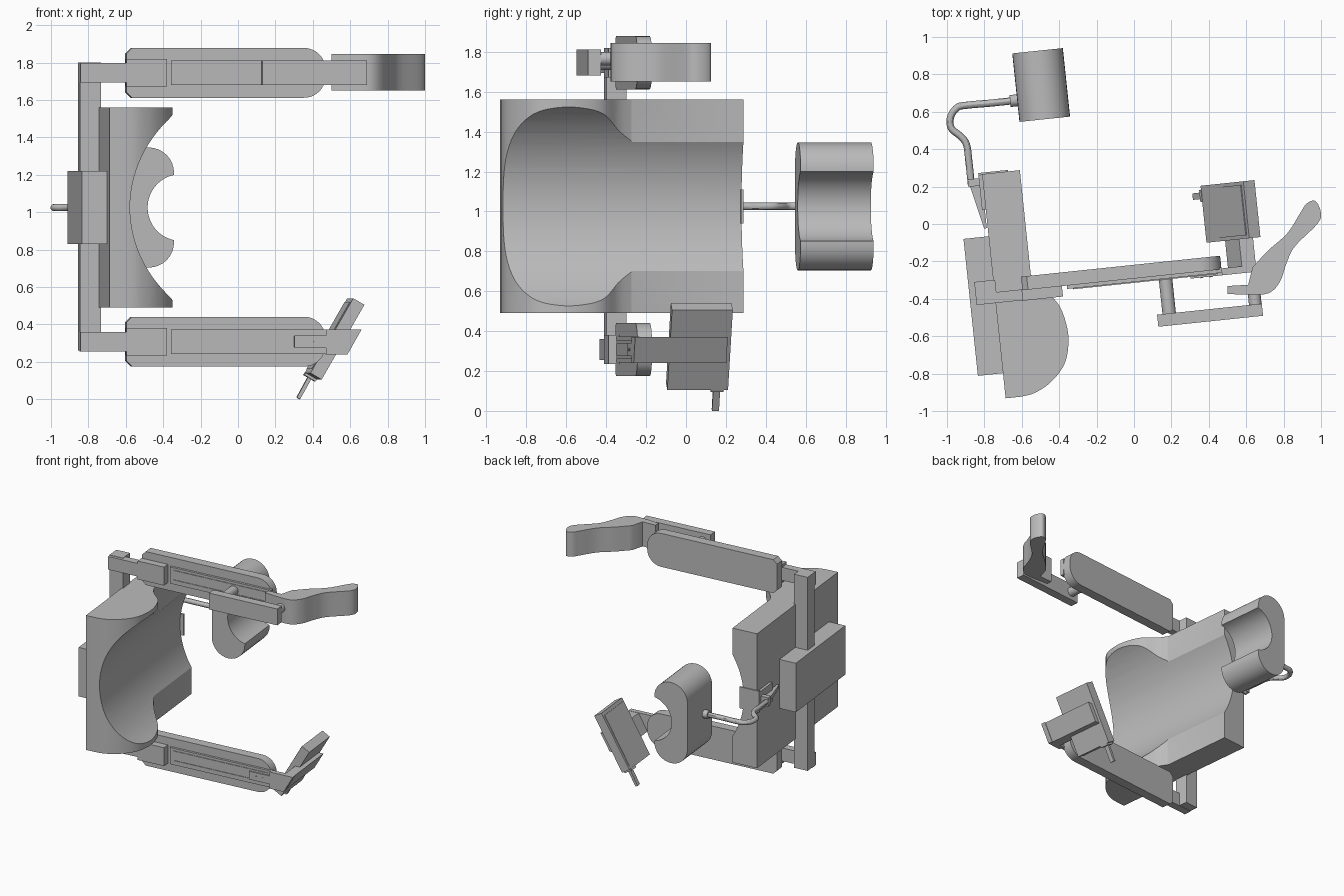
import bpy, bmesh, math
from mathutils import Matrix, Vector

cube = bpy.data.objects.get("Cube")
if cube:
    bpy.data.objects.remove(cube, do_unlink=True)

TURN = Matrix.Rotation(math.radians(6), 4, 'Z')   # whole rig is turned a little
MID = 1.025                                       # mirror height of the rig

grey = bpy.data.materials.new("plain grey")
grey.use_nodes = True
grey.diffuse_color = (0.5, 0.5, 0.5, 1)
grey.node_tree.nodes["Principled BSDF"].inputs["Base Color"].default_value = (0.5, 0.5, 0.5, 1)


def finish(name, bm, smooth=True):
    bmesh.ops.recalc_face_normals(bm, faces=bm.faces)
    bm.transform(TURN)
    mesh = bpy.data.meshes.new(name)
    bm.to_mesh(mesh)
    bm.free()
    mesh.materials.append(grey)
    ob = bpy.data.objects.new(name, mesh)
    bpy.context.collection.objects.link(ob)
    bpy.ops.object.select_all(action='DESELECT')
    ob.select_set(True)
    bpy.context.view_layer.objects.active = ob
    if smooth:
        bpy.ops.object.shade_smooth_by_angle(angle=math.radians(30))
    return ob


def prism(name, pts, axis, lo, hi):
    """Extrude an outline along z (outline in x, y) or along y (outline in x, z)."""
    bm = bmesh.new()
    place = (lambda a, b, t: (a, b, t)) if axis == 'z' else (lambda a, b, t: (a, t, b))
    face = bm.faces.new([bm.verts.new(place(a, b, lo)) for a, b in pts])
    new = bmesh.ops.extrude_face_region(bm, geom=[face])["geom"]
    step = Vector(place(0, 0, hi - lo))
    bmesh.ops.translate(bm, vec=step, verts=[v for v in new if isinstance(v, bmesh.types.BMVert)])
    return finish(name, bm)


def box(name, x0, x1, y0, y1, z0, z1):
    return prism(name, [(x0, y0), (x1, y0), (x1, y1), (x0, y1)], 'z', z0, z1)


def rod(name, start, end, radius, sides=24):
    a, b = Vector(start), Vector(end)
    bm = bmesh.new()
    spin = (b - a).to_track_quat('Z', 'Y').to_matrix().to_4x4()
    bmesh.ops.create_cone(bm, cap_ends=True, segments=sides, radius1=radius, radius2=radius,
                          depth=(b - a).length, matrix=Matrix.Translation((a + b) / 2) @ spin)
    return finish(name, bm)


def arc(cx, cy, r, a0, a1, n=10):
    angles = [math.radians(a0 + (a1 - a0) * i / n) for i in range(n + 1)]
    return [(cx + r * math.cos(a), cy + r * math.sin(a)) for a in angles]


def spline(pts, n=5):
    """Smooth curve through the points."""
    p = [Vector(q) for q in [pts[0]] + pts + [pts[-1]]]
    out = []
    for a, b, c, d in zip(p, p[1:], p[2:], p[3:]):
        for i in range(n):
            t = i / n
            q = 0.5 * (2 * b + (c - a) * t + (2 * a - 5 * b + 4 * c - d) * t * t
                       + (3 * b - a - 3 * c + d) * t ** 3)
            out.append(tuple(q))
    return out + [tuple(pts[-1])]


def cut(ob, cutter):
    mod = ob.modifiers.new("cut", 'BOOLEAN')
    mod.operation, mod.object, mod.solver = 'DIFFERENCE', cutter, 'EXACT'
    bpy.ops.object.select_all(action='DESELECT')
    ob.select_set(True)
    bpy.context.view_layer.objects.active = ob
    bpy.ops.object.modifier_apply(modifier=mod.name)
    bpy.data.objects.remove(cutter, do_unlink=True)
    bpy.ops.object.shade_smooth_by_angle(angle=math.radians(30))


# Back rest: side outline hollowed by a large cylinder
bulge = spline([(-.70, -.855), (-.62, -.842), (-.525, -.79), (-.445, -.70), (-.413, -.58),
                (-.42, -.47), (-.455, -.37), (-.535, -.285), (-.577, -.21)])
back = prism("back_rest", [(-.78, -.855)] + bulge + [(-.577, .35), (-.78, .35)], 'z', .49, 1.56)
cut(back, rod("back_hollow", (-.06, -1.2, MID), (-.06, .7, MID), .61, 96))

# Head rest: stadium outline with a round neck hollow
stadium = arc(-.416, MID + .185, .136, 0, 180, 16) + arc(-.416, MID - .185, .136, 180, 360, 16)
head = prism("head_rest", stadium, 'y', .607, .975)
cut(head, rod("neck_hollow", (-.244, .4, MID), (-.244, 1.2, MID), .178, 64))

# Bent tube carrying the head rest
path = spline([(-.843, .30), (-.843, .42), (-.846, .515), (-.872, .562), (-.918, .612),
               (-.915, .672), (-.875, .718), (-.82, .725), (-.70, .723), (-.56, .723)], 6)
bm = bmesh.new()
rings = []
for i, p in enumerate(path):
    d = (Vector(path[min(i + 1, len(path) - 1)]) - Vector(path[max(i - 1, 0)])).normalized()
    ring = [bm.verts.new((p[0] - d.y * u, p[1] + d.x * u, MID + w)) for u, w in arc(0, 0, .019, 0, 330, 11)]
    for k in range(12 if rings else 0):
        bm.faces.new((rings[-1][k - 1], rings[-1][k], ring[k], ring[k - 1]))
    rings.append(ring)
for ring in (rings[0], rings[-1]):
    bm.faces.new(ring)
finish("head_tube", bm)
rod("tube_collar", (-.59, .723, MID), (-.545, .723, MID), .032)
box("tube_end_plate", -.80, -.64, .345, .358, .94, 1.11)
box("tube_side_plate", -.80, -.775, .16, .358, .95, 1.10)
box("tube_clamp", -.86, -.79, .29, .33, .99, 1.06)
prism("clamp_web", [(-.80, .06), (-.785, .06), (-.785, .31), (-.855, .31)], 'z', 1.01, 1.04)

# Rear housing and upright post
box("rear_housing", -.915, -.775, -.72, .016, .83, 1.22)
box("upright_post", -.882, -.77, -.32, -.219, .26, 1.80)

# Two matching arms
for side, z in (("upper", 1.745), ("lower", .308)):
    box(side + "_bracket_bar", -.882, -.42, -.343, -.285, z - .052, z + .052)
    box(side + "_sleeve", -.635, -.418, -.346, -.285, z - .073, z + .073)
    lo, hi, left, right, r, c = z - .133, z + .133, -.63, .44, .115, .03
    pad = ([(left, lo + c), (left + c, lo)] + arc(right - r, lo + r, r, 270, 360)
           + arc(right - r, hi - r, r, 0, 90) + [(left + c, hi), (left, hi - c)])
    prism(side + "_arm_pad", pad, 'y', -.29, -.217)
    box(side + "_rail", -.392, .442, -.308, -.28, z - .066, z + .066)
    for n, dz in (("low", -.038), ("high", .038)):
        box(f"{side}_rail_{n}_strip", -.36, .42, -.313, -.30, z + dz - .009, z + dz + .009)

# Hand support on the upper arm
box("hand_bar", .072, .635, -.56, -.495, 1.68, 1.81)
rod("hand_bar_pin", (.137, -.50, 1.745), (.137, -.29, 1.745), .036)
rod("hand_pin", (.60, -.50, 1.765), (.60, -.42, 1.765), .034)
front_edge = spline([(.459, -.424), (.577, -.441), (.677, -.443), (.743, -.39), (.789, -.294),
                     (.843, -.209), (.975, -.102), (1.0, -.045), (.978, .02), (.931, .013),
                     (.891, -.033), (.81, -.135), (.701, -.214), (.607, -.295)])
prism("hand_rest", front_edge + [(.573, -.387), (.463, -.382)], 'z', 1.65, 1.845)

# Tilted panel on the lower arm
box("panel_bracket", .27, .46, -.322, -.30, .275, .34)
for x in (.33, .38):
    rod("bracket_screw", (x, -.326, .308), (x, -.315, .308), .007, 12)
prism("panel_foot", [(.44, .24), (.555, .24), (.63, .372), (.44, .372)], 'y', -.322, -.285)
prism("panel_arm", [(.475, .24), (.55, .24), (.625, .37), (.55, .37)], 'y', -.30, .145)
prism("panel", [(.605, .54), (.665, .505), (.435, .105), (.375, .14)], 'y', -.14, .166)
prism("panel_screen", [(.588, .52), (.594, .517), (.39, .16), (.384, .163)], 'y', -.122, .148)
prism("panel_handle", [(.398, .14), (.417, .13), (.344, .0), (.327, .01)], 'y', .095, .13)
prism("handle_base", [(.375, .145), (.435, .11), (.425, .095), (.365, .13)], 'y', .08, .145)
